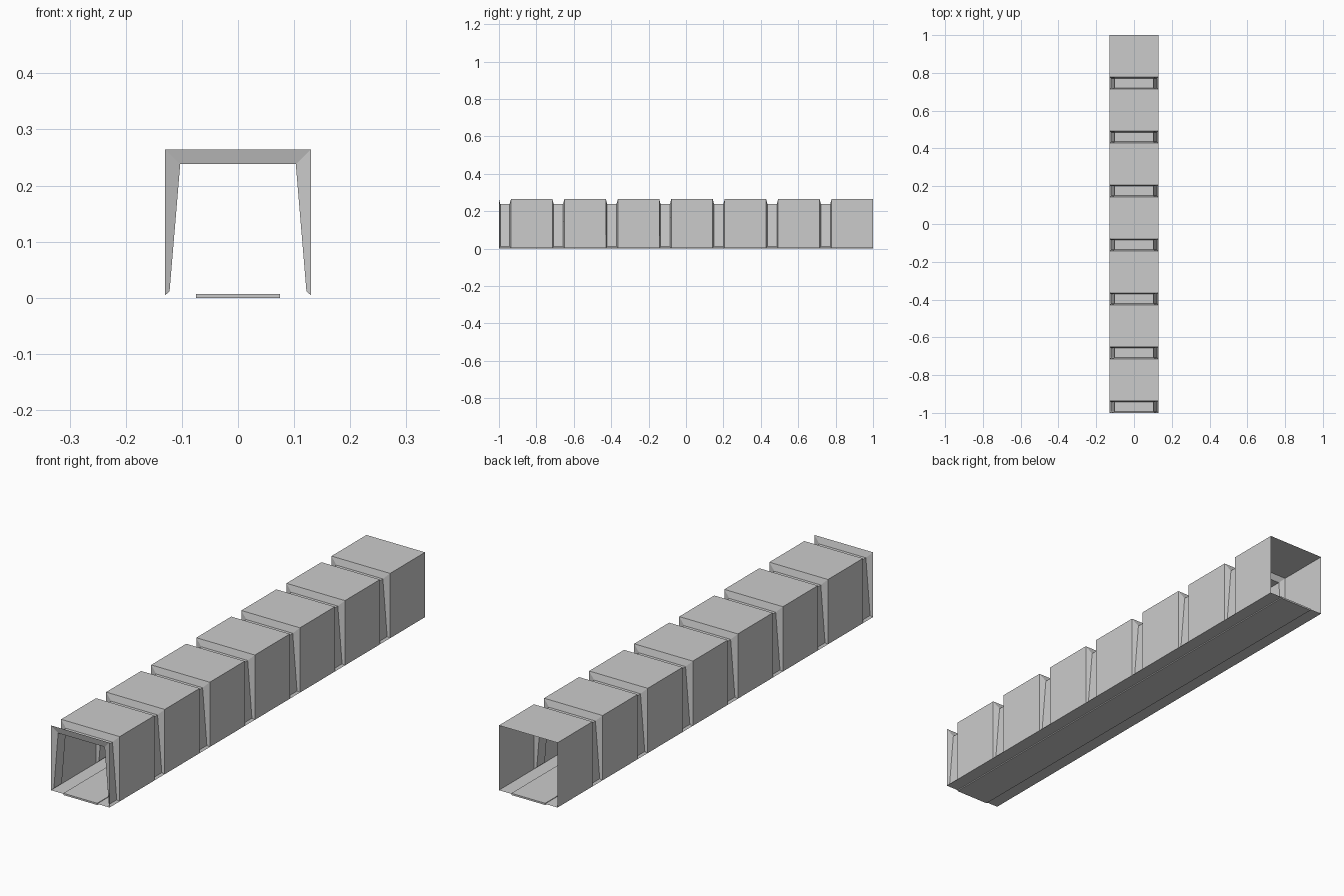
import bpy
import bmesh

cube = bpy.data.objects.get("Cube")
if cube:
    bpy.data.objects.remove(cube, do_unlink=True)

SECTIONS = 7
PITCH = 2 / SECTIONS
GROOVE = 0.064      # groove length along the duct
SLOPE = 0.007       # run of each groove flank
HALF = 0.13
BASE, TOP = 0.0045, 0.2645

grey = bpy.data.materials.new("plain_grey")
grey.use_nodes = True
grey.diffuse_color = (0.6, 0.6, 0.6, 1)
grey.node_tree.nodes["Principled BSDF"].inputs["Base Color"].default_value = (0.6, 0.6, 0.6, 1)


def finish(bm, name):
    mesh = bpy.data.meshes.new(name)
    bm.to_mesh(mesh)
    bm.free()
    mesh.materials.append(grey)
    obj = bpy.data.objects.new(name, mesh)
    bpy.context.collection.objects.link(obj)
    return obj


def arch(bm, y, foot, shoulder):
    """Open arch cross-section, given its left foot and shoulder (x, z)."""
    (fx, fz), (sx, sz) = foot, shoulder
    points = [(fx, fz), (sx, sz), (-sx, sz), (-fx, fz)]
    return [bm.verts.new((x, y, z)) for x, z in points]


def bridge(bm, a, b):
    for i in range(3):
        bm.faces.new((a[i], b[i], b[i + 1], a[i + 1]))


# Ribbed walls and roof: each section is a sunken groove, then a full-size panel
OUTER = ((HALF, BASE), (HALF, TOP))
INNER = ((0.122, 0.0115), (0.103, 0.238))
bm = bmesh.new()
start = arch(bm, -1, *OUTER)
for k in range(SECTIONS):
    y = -1 + k * PITCH
    a = arch(bm, y + SLOPE, *INNER)
    b = arch(bm, y + GROOVE - SLOPE, *INNER)
    panel = arch(bm, y + GROOVE, *OUTER)
    end = arch(bm, y + PITCH, *OUTER)
    for p, q in ((start, a), (a, b), (b, panel), (panel, end)):
        bridge(bm, p, q)
    # Sills closing the foot of the groove on both sides
    bm.faces.new((start[0], panel[0], b[0], a[0]))
    bm.faces.new((start[3], a[3], b[3], panel[3]))
    start = end
finish(bm, "ribbed_duct_shell")

# Thin floor sheet
bm = bmesh.new()
corners = ((-HALF, -1), (-HALF, 1), (HALF, 1), (HALF, -1))
bm.faces.new([bm.verts.new((x, y, BASE)) for x, y in corners])
finish(bm, "floor_sheet")

# Narrow strip along the middle of the floor
bm = bmesh.new()
bmesh.ops.create_cube(bm, size=1)
for v in bm.verts:
    v.co = (v.co.x * 0.15, v.co.y * 2, (v.co.z + 0.5) * 0.007)
finish(bm, "floor_strip")
